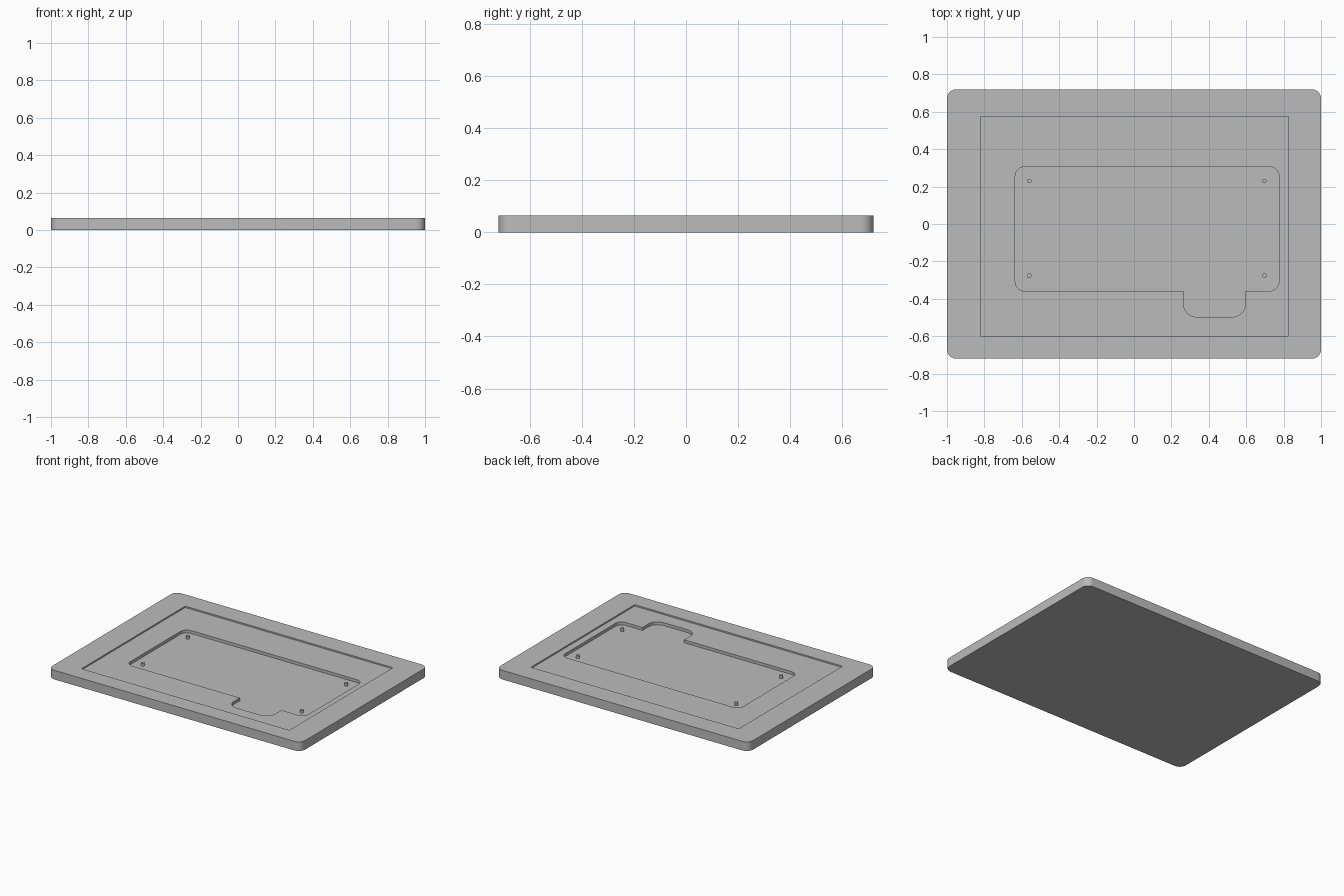
import bpy, bmesh, math

if "Cube" in bpy.data.objects:
    bpy.data.objects.remove(bpy.data.objects["Cube"])

TOP, RECESS_Z, FLOOR_Z = 0.065, 0.055, 0.034

grey = bpy.data.materials.new("light_grey")
grey.diffuse_color = (0.5, 0.5, 0.5, 1)
grey.use_nodes = True
grey.node_tree.nodes["Principled BSDF"].inputs["Base Color"].default_value = grey.diffuse_color


def rounded(corners, steps=8):
    """Outline from (x, y, radius) corners, listed counter-clockwise."""
    pts = []
    n = len(corners)
    for i, (x, y, r) in enumerate(corners):
        if r == 0:
            pts.append((x, y))
            continue
        px, py, _ = corners[i - 1]
        nx, ny, _ = corners[(i + 1) % n]
        a = math.hypot(px - x, py - y)
        b = math.hypot(nx - x, ny - y)
        ux, uy = (px - x) / a, (py - y) / a
        vx, vy = (nx - x) / b, (ny - y) / b
        for k in range(steps + 1):
            t = k / steps * math.pi / 2
            s, c = r * (1 - math.sin(t)), r * (1 - math.cos(t))
            pts.append((x + ux * s + vx * c, y + uy * s + vy * c))
    return pts


def rect(x0, x1, y0, y1, r):
    return rounded([(x0, y0, r), (x1, y0, r), (x1, y1, r), (x0, y1, r)])


def prism(name, pts, z0, z1):
    bm = bmesh.new()
    face = bm.faces.new([bm.verts.new((x, y, z0)) for x, y in pts])
    ext = bmesh.ops.extrude_face_region(bm, geom=[face])
    verts = [g for g in ext["geom"] if isinstance(g, bmesh.types.BMVert)]
    bmesh.ops.translate(bm, verts=verts, vec=(0, 0, z1 - z0))
    bmesh.ops.recalc_face_normals(bm, faces=bm.faces[:])
    mesh = bpy.data.meshes.new(name)
    bm.to_mesh(mesh)
    bm.free()
    obj = bpy.data.objects.new(name, mesh)
    mesh.materials.append(grey)
    bpy.context.collection.objects.link(obj)
    return obj


def select(obj):
    bpy.ops.object.select_all(action='DESELECT')
    obj.select_set(True)
    bpy.context.view_layer.objects.active = obj


def cut(obj, cutter):
    cutter.hide_render = True
    select(obj)
    mod = obj.modifiers.new("cut", 'BOOLEAN')
    mod.operation = 'DIFFERENCE'
    mod.solver = 'EXACT'
    mod.object = cutter
    bpy.ops.object.modifier_apply(modifier=mod.name)
    bpy.data.objects.remove(cutter)


def smooth(obj):
    select(obj)
    bpy.ops.object.shade_smooth_by_angle(angle=math.radians(30))


# base plate with rounded corners
plate = prism("base_plate", rect(-1, 1, -0.72, 0.72, 0.05), 0, TOP)

# shallow square-cornered recess
cut(plate, prism("recess_cutter", rect(-0.82, 0.825, -0.598, 0.574, 0), RECESS_Z, 0.1))

# deeper board pocket with a connector bay on the front edge
pocket = rounded([
    (-0.635, -0.358, 0.05), (0.265, -0.358, 0), (0.265, -0.497, 0.07),
    (0.595, -0.497, 0.07), (0.595, -0.358, 0), (0.775, -0.358, 0.05),
    (0.775, 0.306, 0.05), (-0.635, 0.306, 0.05)])
cut(plate, prism("pocket_cutter", pocket, FLOOR_Z, 0.1))
smooth(plate)

# locating pegs
for x in (-0.56, 0.697):
    for y in (-0.276, 0.23):
        ring = [(x + 0.012 * math.cos(a * math.tau / 16),
                 y + 0.012 * math.sin(a * math.tau / 16)) for a in range(16)]
        smooth(prism("locating_peg", ring, FLOOR_Z - 0.002, RECESS_Z))
